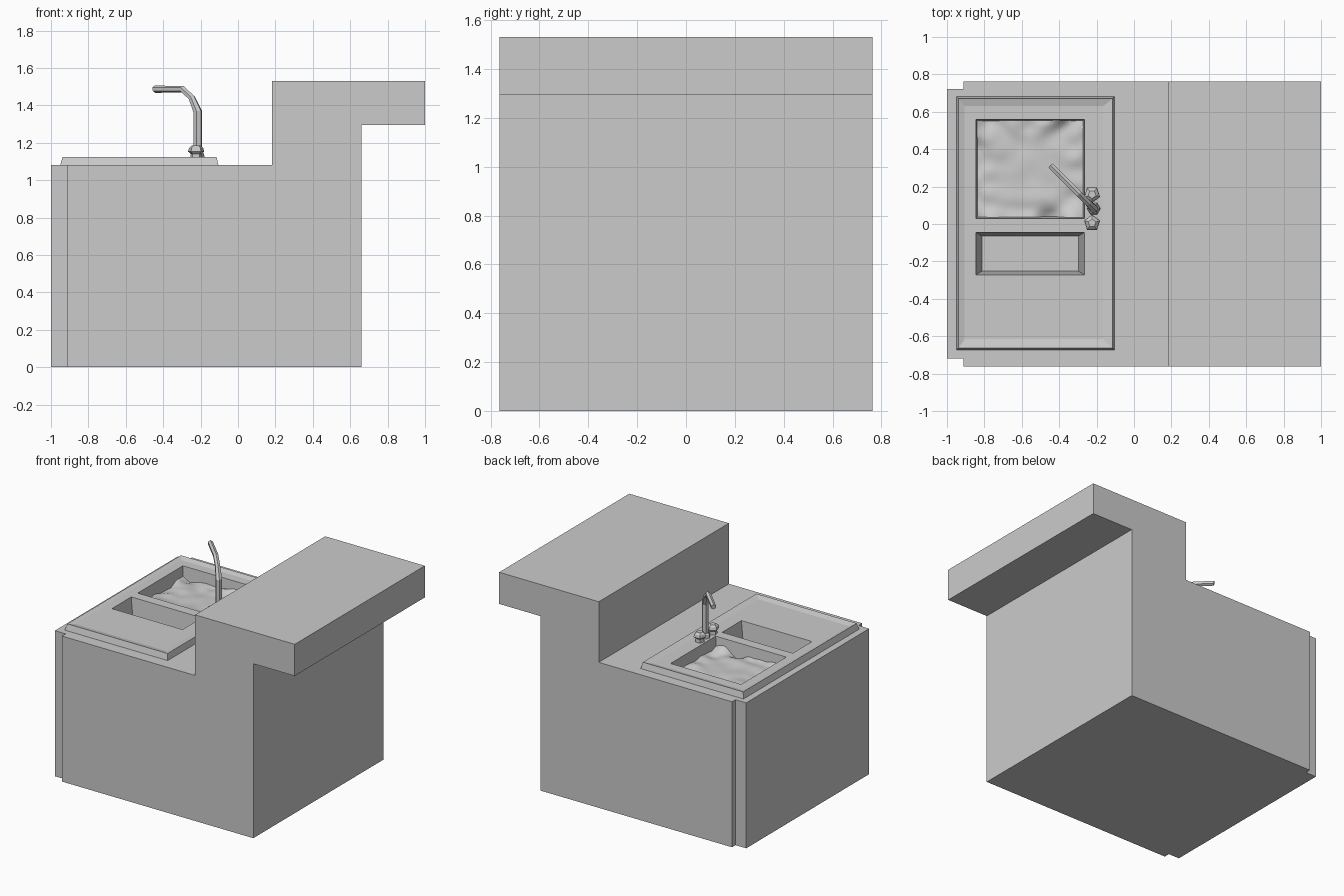
import bpy, bmesh, math
from mathutils import Vector, noise

if "Cube" in bpy.data.objects:
    bpy.data.objects.remove(bpy.data.objects["Cube"])


def make_object(name, bm):
    mesh = bpy.data.meshes.new(name)
    bm.to_mesh(mesh)
    bm.free()
    ob = bpy.data.objects.new(name, mesh)
    bpy.context.collection.objects.link(ob)
    return ob


def box(name, x0, x1, y0, y1, z0, z1):
    bm = bmesh.new()
    bmesh.ops.create_cube(bm, size=1)
    for v in bm.verts:
        v.co = Vector(((x0 + x1) / 2 + v.co.x * (x1 - x0),
                       (y0 + y1) / 2 + v.co.y * (y1 - y0),
                       (z0 + z1) / 2 + v.co.z * (z1 - z0)))
    return make_object(name, bm)


def bridge(bm, a, b):
    n = len(a)
    for i in range(n):
        j = (i + 1) % n
        bm.faces.new((a[i], a[j], b[j], b[i]))


def rect(bm, x0, x1, y0, y1, z):
    return [bm.verts.new(p) for p in
            ((x0, y0, z), (x1, y0, z), (x1, y1, z), (x0, y1, z))]


# Cabinet with raised bar counter: side profile extruded along y
profile = [(-.912, 0), (.66, 0), (.66, 1.295), (1, 1.295),
           (1, 1.53), (.182, 1.53), (.182, 1.08), (-.912, 1.08)]
bm = bmesh.new()
front = [bm.verts.new((x, -.763, z)) for x, z in profile]
back = [bm.verts.new((x, .763, z)) for x, z in profile]
bm.faces.new(front)
bm.faces.new(back[::-1])
bridge(bm, front, back)
bmesh.ops.recalc_face_normals(bm, faces=bm.faces)
cabinet = make_object("cabinet", bm)

# Opening in the counter for the basins
cutter = box("basin_cutter", -.88, -.235, -.31, .6, .8, 1.2)
cutter.hide_render = True
cut = cabinet.modifiers.new("basin_opening", 'BOOLEAN')
cut.operation = 'DIFFERENCE'
cut.solver = 'EXACT'
cut.object = cutter
bpy.context.view_layer.objects.active = cabinet
bpy.ops.object.modifier_apply(modifier=cut.name)
bpy.data.objects.remove(cutter)

# Door panel on the left side
box("door_panel", -1, -.912, -.72, .722, 0, 1.08)

# Sink: sloped rim, shallow recessed deck and two tapered basins
bm = bmesh.new()
DECK = 1.114
base = rect(bm, -.95, -.105, -.675, .682, 1.08)
rim = rect(bm, -.938, -.115, -.662, .67, 1.125)
inner = rect(bm, -.905, -.165, -.615, .63, DECK)
bridge(bm, base, rim)
bridge(bm, rim, inner)
xs = [-.905, -.845, -.265, -.165]
ys = [-.615, -.272, -.045, .03, .56, .63]
grid = [[bm.verts.new((x, y, DECK)) for y in ys] for x in xs]
insets = {(1, 1): (.032, .02), (1, 3): (.018, .018)}
for i in range(len(xs) - 1):
    for j in range(len(ys) - 1):
        quad = [grid[i][j], grid[i + 1][j], grid[i + 1][j + 1], grid[i][j + 1]]
        if (i, j) in insets:
            dx, dy = insets[i, j]
            floor = rect(bm, xs[i] + dx, xs[i + 1] - dx,
                         ys[j] + dy, ys[j + 1] - dy, DECK - .2)
            bridge(bm, quad, floor)
            bm.faces.new(floor)
        else:
            bm.faces.new(quad)
bmesh.ops.remove_doubles(bm, verts=bm.verts, dist=.0001)
make_object("sink", bm)

# Rippled water in the large basin, roughest near the walls
bm = bmesh.new()
bmesh.ops.create_grid(bm, x_segments=30, y_segments=28, size=1)
for v in bm.verts:
    edge = max(abs(v.co.x), abs(v.co.y)) ** 3
    z = 1.03 + (.006 + .045 * edge) * noise.noise(Vector((v.co.x * 2.6, v.co.y * 2.6, 3)))
    v.co = Vector((-.555 + v.co.x * .285, .295 + v.co.y * .26, z))
for f in bm.faces:
    f.smooth = True
make_object("water", bm)


def turned(name, x, y, rings, sides, turn=0):
    """Low-poly lathe from (radius, z) rings."""
    bm = bmesh.new()
    loops = [[bm.verts.new((x + r * math.cos(turn + k * math.tau / sides),
                            y + r * math.sin(turn + k * math.tau / sides), z))
              for k in range(sides)] for r, z in rings]
    for a, b in zip(loops, loops[1:]):
        bridge(bm, a, b)
    bm.faces.new(loops[0][::-1])
    bm.faces.new(loops[-1])
    return make_object(name, bm)


# Drain in the small basin
turned("drain", -.425, -.14, [(.028, DECK - .201), (.028, DECK - .192)], 8)

# Tap handles
knob = [(.032, 1.11), (.03, 1.14), (.045, 1.152), (.04, 1.172), (.022, 1.186)]
for label, y, turn in (("front", .005, .3), ("back", .158, -.3)):
    turned("tap_handle_" + label, -.224, y, knob, 5, turn)

# Spout: square section swept along a bent path, swung 45 degrees
turned("spout_base", -.215, .082, [(.036, 1.11), (.034, 1.14), (.026, 1.15)], 6)
path = [(0, 1.12), (0, 1.365), (.045, 1.44), (.115, 1.486), (.325, 1.486)]
out = Vector((-.707, .707, 0))
side = Vector((.707, .707, 0))
up = Vector((0, 0, 1))
origin = Vector((-.215, .082, 0))
normals = [(1, 0), (.97, -.26), (.75, -.66), (.3, -.95), (-.15, -1)]
bm = bmesh.new()
loops = []
for (d, z), (nd, nz) in zip(path, normals):
    c = origin + out * d + up * z
    n = out * nd + up * nz
    size = .024 if z < 1.4 else .019
    loops.append([bm.verts.new(c + n * (size * math.cos(k * math.tau / 6))
                               + side * (size * math.sin(k * math.tau / 6)))
                  for k in range(6)])
for a, b in zip(loops, loops[1:]):
    bridge(bm, a, b)
bm.faces.new(loops[0][::-1])
bm.faces.new(loops[-1])
bmesh.ops.recalc_face_normals(bm, faces=bm.faces)
make_object("spout", bm)
